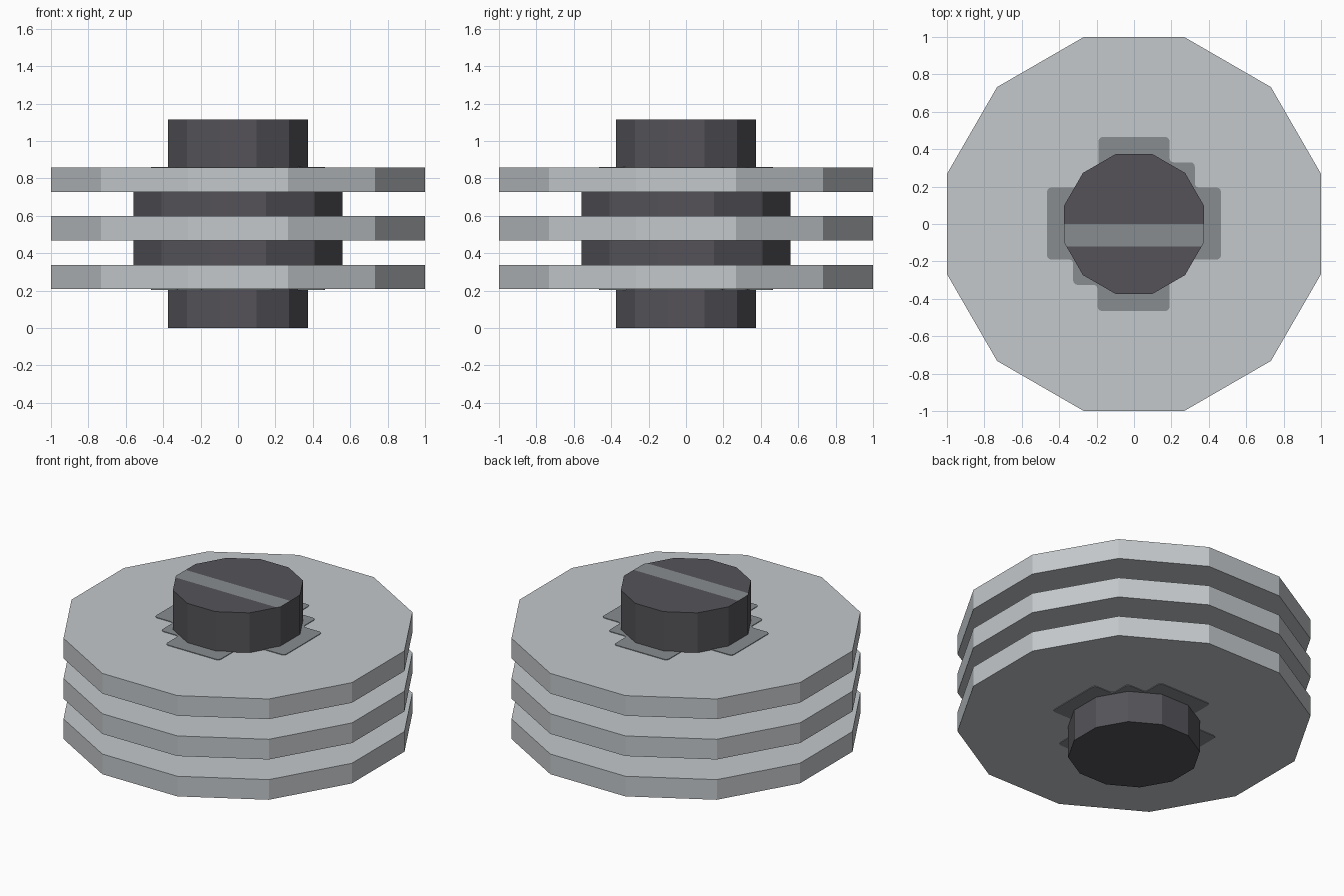
import bpy, bmesh, math
from mathutils import Matrix, Vector

if "Cube" in bpy.data.objects:
    bpy.data.objects.remove(bpy.data.objects["Cube"])

def material(name, rgb):
    m = bpy.data.materials.new(name)
    m.diffuse_color = (*rgb, 1)
    m.use_nodes = True
    m.node_tree.nodes["Principled BSDF"].inputs["Base Color"].default_value = m.diffuse_color
    return m

LIGHT = material("light grey metal", (0.55, 0.578, 0.597))
DARK = material("dark grey metal", (0.089, 0.086, 0.098))
MID = material("mid grey metal", (0.245, 0.262, 0.272))

def finish(bm, name, *mats):
    bmesh.ops.recalc_face_normals(bm, faces=bm.faces)
    me = bpy.data.meshes.new(name)
    bm.to_mesh(me)
    bm.free()
    for m in mats:
        me.materials.append(m)
    ob = bpy.data.objects.new(name, me)
    bpy.context.collection.objects.link(ob)
    return ob

def drum(apothem, z0, z1):
    """Twelve-sided drum with flat sides on the axes."""
    bm = bmesh.new()
    r = apothem / math.cos(math.radians(15))
    ring = [bm.verts.new((r * math.cos(math.radians(15 + 30 * i)),
                          r * math.sin(math.radians(15 + 30 * i)), z0)) for i in range(12)]
    face = bm.faces.new(ring)
    ext = bmesh.ops.extrude_face_region(bm, geom=[face], use_keep_orig=True)
    top = [v for v in ext["geom"] if isinstance(v, bmesh.types.BMVert)]
    bmesh.ops.translate(bm, verts=top, vec=(0, 0, z1 - z0))
    return bm

# Central shaft with a lighter stripe across its top face
bm = drum(0.373, 0, 1.115)
for y in (-0.12, 0.0):
    tops = [f for f in bm.faces if all(v.co.z > 1.1 for v in f.verts)]
    geom = list({g for f in tops for g in (f, *f.edges, *f.verts)})
    bmesh.ops.bisect_plane(bm, geom=geom, plane_co=(0, y, 0), plane_no=(0, 1, 0))
for f in bm.faces:
    c = f.calc_center_median()
    if c.z > 1.1 and -0.12 < c.y < 0:
        f.material_index = 1
finish(bm, "shaft", DARK, MID)

# Three wide discs
for name, z in (("lower_disc", 0.208), ("middle_disc", 0.468), ("upper_disc", 0.728)):
    finish(drum(1.0, z, z + 0.13), name, LIGHT)

# Spacers between the discs
for name, z in (("lower_spacer", 0.338), ("upper_spacer", 0.598)):
    finish(drum(0.56, z, z + 0.13), name, DARK)

# Worn patches around the shaft on the outer disc faces
OUTLINE = [(0.465, -0.19), (0.465, 0.195), (0.325, 0.195), (0.325, 0.33),
           (0.19, 0.33), (0.19, 0.465), (-0.19, 0.465), (-0.19, 0.195)]
OUTLINE += [(-0.465, 0.195), (-0.465, -0.19), (-0.325, -0.19), (-0.325, -0.325),
            (-0.195, -0.325), (-0.195, -0.465), (0.19, -0.465), (0.19, -0.19)]
for name, z in (("upper_patch", 0.857), ("lower_patch", 0.204)):
    bm = bmesh.new()
    bm.faces.new([bm.verts.new((x, y, z)) for x, y in OUTLINE])
    bmesh.ops.bevel(bm, geom=bm.verts[:], offset=0.022, segments=3,
                    profile=0.5, affect='VERTICES')
    ext = bmesh.ops.extrude_face_region(bm, geom=bm.faces[:], use_keep_orig=True)
    moved = [v for v in ext["geom"] if isinstance(v, bmesh.types.BMVert)]
    bmesh.ops.translate(bm, verts=moved, vec=(0, 0, 0.005))
    finish(bm, name, MID)
